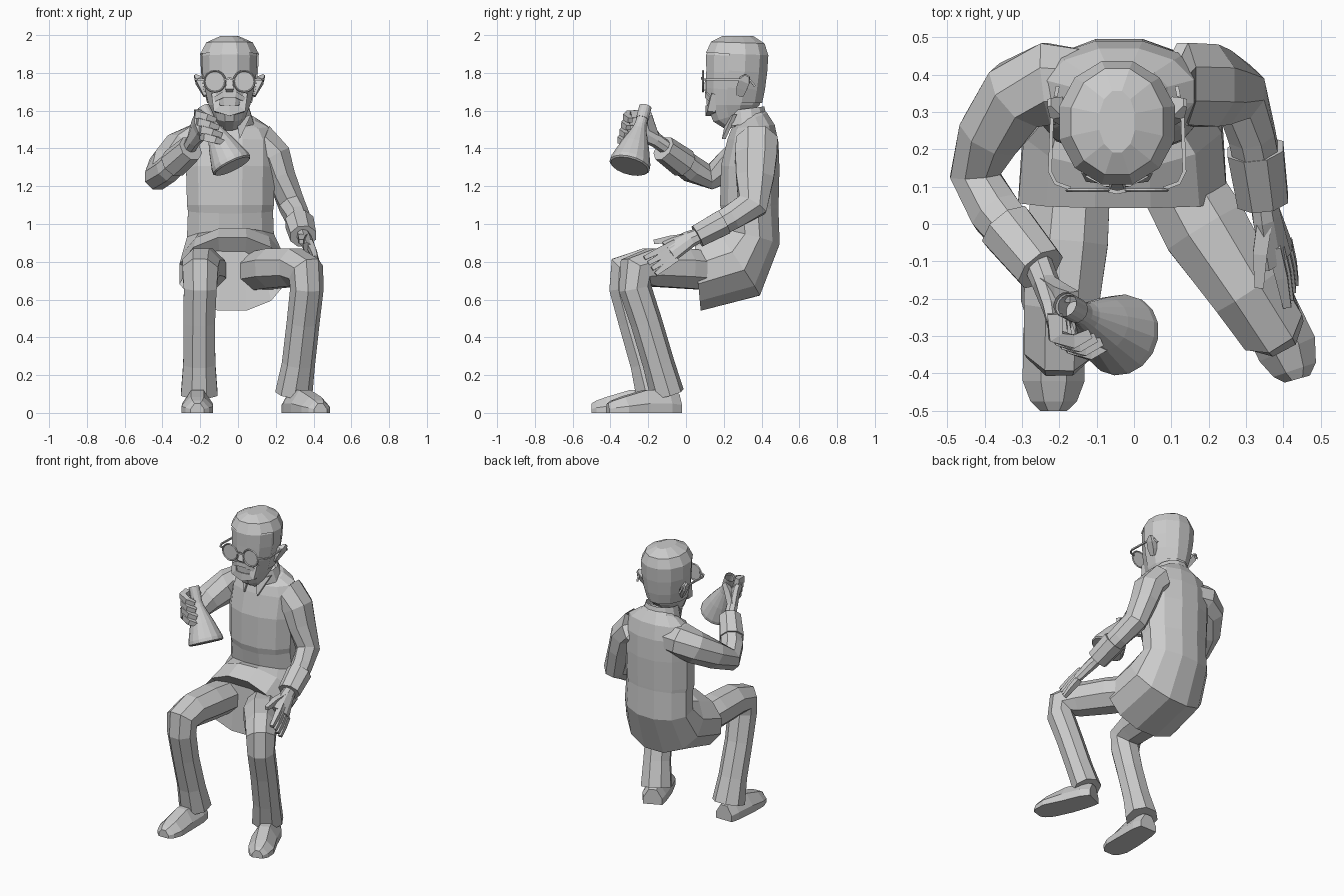
import bpy, bmesh
from math import pi, cos, sin
from mathutils import Vector

CX = -0.045  # centre line of head and glasses


def make(name, bm):
    bmesh.ops.recalc_face_normals(bm, faces=bm.faces)
    me = bpy.data.meshes.new(name)
    bm.to_mesh(me)
    bm.free()
    ob = bpy.data.objects.new(name, me)
    bpy.context.collection.objects.link(ob)
    return ob


def rings(pts, n, side, caps=True, floor=False):
    """Sweep an n-sided section along points (x, y, z, half width[, half depth])."""
    bm = bmesh.new()
    P = [Vector(p[:3]) for p in pts]
    loops = []
    for i, p in enumerate(pts):
        t = (P[min(i + 1, len(P) - 1)] - P[max(i - 1, 0)]).normalized()
        u = Vector(side)
        u = (u - t * u.dot(t)).normalized()
        v = t.cross(u)
        k = 1 / cos(pi / n)
        loop = []
        for j in range(n):
            a = 2 * pi * (j + 0.5) / n
            q = P[i] + u * p[3] * k * cos(a) + v * p[-1] * k * sin(a)
            if floor:
                q.z = max(q.z, 0)
            loop.append(bm.verts.new(q))
        loops.append(loop)
    for A, B in zip(loops, loops[1:]):
        for j in range(n):
            bm.faces.new((A[j], A[(j + 1) % n], B[(j + 1) % n], B[j]))
    if caps:
        bm.faces.new(loops[0])
        bm.faces.new(loops[-1])
    return bm


def tube(name, pts, n=8, side=(1, 0, 0), **kw):
    return make(name, rings(pts, n, side, **kw))


# Coat: hem opening faces forward, then bends up to the neck
tube("coat", [
    (-.03, .16, .79, .20, .13), (-.03, .06, .735, .28, .195), (-.03, .27, .80, .265, .215),
    (-.04, .35, .93, .23, .15), (-.04, .34, 1.07, .225, .15), (-.04, .335, 1.10, .23, .155),
    (-.04, .34, 1.30, .235, .155), (-.04, .355, 1.44, .235, .135),
    (-.04, .355, 1.515, .20, .115), (-.04, .345, 1.555, .13, .09), (-.04, .33, 1.575, .08, .07)], n=12)

# Collar and its two points
tube("collar", [(-.04, .325, 1.53, .125, .11), (-.04, .315, 1.61, .10, .10)], n=12, caps=False)
for s in (-1, 1):
    bm = bmesh.new()
    x = -.04
    base = [(x + s * .11, .25, 1.58), (x + s * .03, .21, 1.55), (x + s * .05, .19, 1.45)]
    vs = [bm.verts.new((a, b + d, c)) for d in (0, .02) for a, b, c in base]
    bmesh.ops.convex_hull(bm, input=vs)
    make("collar_point", bm)

# Head, and hair cut from a slightly larger copy
head = [(CX, .28, 1.53, .065, .07), (CX, .255, 1.575, .085, .115), (CX, .25, 1.63, .11, .14),
        (CX, .255, 1.71, .13, .15), (CX, .262, 1.80, .143, .155), (CX, .265, 1.89, .147, .158),
        (CX, .268, 1.95, .115, .135), (CX, .268, 1.985, .04, .075)]
tube("head", head, n=12)
bm = rings([(x, y + .006, z + .01, a + .008, b + .007) for x, y, z, a, b in head], 12, (1, 0, 0))
bmesh.ops.delete(bm, context='FACES', geom=[
    f for f in bm.faces if (f.calc_center_median().z < 1.88 and f.calc_center_median().y < .25)
    or f.calc_center_median().z < 1.66])
make("hair", bm)

# Nose, moustache and beard
tube("nose", [(CX, .12, 1.78, .012, .01), (CX, .105, 1.715, .022, .018), (CX, .12, 1.70, .015, .01)], n=4)
tube("moustache", [(CX - .075, .135, 1.66, .012), (CX - .03, .115, 1.685, .015),
                   (CX + .03, .115, 1.685, .015), (CX + .075, .135, 1.66, .012)], n=4, side=(0, 0, 1))
tube("beard", [(CX - .08, .15, 1.69, .015), (CX - .065, .135, 1.61, .022), (CX, .13, 1.60, .028),
               (CX + .065, .135, 1.61, .022), (CX + .08, .15, 1.69, .015)], n=4, side=(0, 1, 0))

# Ears and round glasses
for s in (-1, 1):
    tube("ear", [(CX + s * .125, .285, 1.68, .012, .018), (CX + s * .143, .295, 1.72, .016, .028),
                 (CX + s * .163, .31, 1.76, .018, .03), (CX + s * .182, .325, 1.785, .006, .012)], n=4)
    bpy.ops.mesh.primitive_torus_add(location=(CX + s * .078, .09, 1.755), rotation=(pi / 2, 0, 0),
                                     major_radius=.056, minor_radius=.005,
                                     major_segments=16, minor_segments=4)
    bpy.context.object.name = "lens_rim"
    bpy.ops.mesh.primitive_circle_add(vertices=16, radius=.056, fill_type='NGON',
                                      location=(CX + s * .078, .09, 1.755), rotation=(pi / 2, 0, 0))
    bpy.context.object.name = "lens"
    tube("temple", [(CX + s * x, y, z, .005) for x, y, z in
                    ((.125, .095, 1.765), (.165, .11, 1.765), (.18, .14, 1.765),
                     (.175, .28, 1.765), (.165, .34, 1.76), (.16, .365, 1.73))], n=4, side=(0, 0, 1))
tube("bridge", [(CX - .024, .09, 1.765, .005), (CX, .085, 1.772, .005), (CX + .024, .09, 1.765, .005)],
     n=4, side=(0, 0, 1))

# Trouser legs, slightly flared at the hem
tube("right_leg", [(-.16, .20, .745, .10, .10), (-.18, -.05, .765, .11, .105), (-.195, -.22, .77, .10, .10),
                   (-.20, -.32, .745, .094, .10), (-.20, -.325, .66, .087, .082),
                   (-.205, -.28, .48, .083, .077), (-.205, -.215, .26, .085, .08), (-.205, -.17, .10, .097, .095)])
tube("left_leg", [(.07, .20, .745, .10, .10), (.19, -.01, .765, .115, .105), (.30, -.18, .77, .096, .10),
                  (.36, -.265, .745, .09, .097), (.365, -.27, .66, .083, .08),
                  (.345, -.21, .48, .082, .077), (.32, -.145, .26, .083, .077), (.295, -.10, .10, .094, .082)],
     side=(.83, .45, 0))

# Shoes: half-round sections with a flat sole
tube("right_shoe", [(-.21, -.11, 0, .06, .10), (-.21, -.17, 0, .075, .12), (-.215, -.30, 0, .082, .12),
                    (-.215, -.42, 0, .083, .085), (-.215, -.475, 0, .062, .065),
                    (-.215, -.50, 0, .036, .05)], floor=True)
tube("left_shoe", [(.285, -.045, 0, .06, .10), (.31, -.10, 0, .075, .12), (.355, -.22, 0, .08, .12),
                   (.41, -.335, 0, .081, .085), (.43, -.39, 0, .06, .065),
                   (.437, -.415, 0, .035, .05)], side=(.93, .35, 0), floor=True)

# Sleeves and cuffs
tube("right_sleeve", [(-.10, .37, 1.42, .09), (-.23, .375, 1.425, .10, .11), (-.31, .345, 1.385, .097),
                      (-.385, .24, 1.315, .084),
                      (-.425, .13, 1.25, .067), (-.37, .03, 1.29, .068), (-.28, -.08, 1.375, .06)],
     side=(0, 0, 1))
tube("right_cuff", [(-.34, -.01, 1.32, .074), (-.25, -.12, 1.40, .066)], side=(0, 0, 1))
tube("left_sleeve", [(.04, .37, 1.42, .08, .10), (.13, .375, 1.425, .10, .11), (.195, .37, 1.36, .085, .11),
                     (.23, .365, 1.25, .074, .1),
                     (.285, .35, 1.10, .067, .082), (.315, .24, 1.035, .062, .067), (.34, .12, .965, .06, .06)])
tube("left_cuff", [(.325, .20, 1.01, .075, .068), (.345, .06, .935, .068, .06)])

# Left hand draped over the thigh
tube("left_palm", [(.345, .08, .945, .032, .037), (.355, .02, .92, .034, .045), (.385, -.09, .855, .026, .064)],
     side=(.8, 0, .6))
for i in range(4):
    k = i / 3
    tube("left_finger", [(.375 + .03 * k, -.06 + .01 * k, .90 - .08 * k, .018),
                         (.395 + .025 * k, -.14 + .03 * k, .86 - .085 * k, .016),
                         (.41 + .02 * k, -.22 + .06 * k, .82 - .085 * k, .011)], n=4)
tube("left_thumb", [(.35, .01, .93, .02), (.337, -.08, .92, .019), (.335, -.17, .905, .012)], n=4)

# Conical flask, lathed along its tilted axis, with a sunken mouth
base, axis = Vector((-.03, -.30, 1.305)), Vector((-.155, .085, .315))
prof = [(0, .10), (.02, .108), (.08, .106), (.35, .075), (.62, .038), (.70, .031), (.95, .029),
        (.96, .033), (1, .033)]
bm = rings([(*(base + axis * t), r) for t, r in prof], 16, (1, 0, 0))
top = max(bm.faces, key=lambda f: f.calc_center_median().z if len(f.verts) > 4 else 0)
bmesh.ops.inset_region(bm, faces=[top], thickness=.01, use_even_offset=True)
bmesh.ops.translate(bm, verts=top.verts, vec=-axis * .2)
make("flask", bm)

# Right hand gripping the flask neck
tube("right_palm", [(-.26, -.10, 1.40, .033, .037), (-.235, -.16, 1.445, .038, .034),
                    (-.205, -.235, 1.505, .064, .03), (-.20, -.285, 1.52, .066, .022)], side=(-.3, 0, .95))
for i in range(4):
    k = i / 3
    dx, dz = -.045 * k, .12 * k
    dy = .03 * k
    tube("right_finger", [(-.185 + dx * .6, -.27 + dy, 1.465 + dz, .02), (-.165 + dx, -.33 + dy, 1.46 + dz, .02),
                          (-.12 + dx, -.345 + dy, 1.445 + dz, .018), (-.075 + dx, -.325 + dy, 1.43 + dz, .013)],
         n=4, side=(0, 0, 1))
tube("right_thumb", [(-.235, -.16, 1.46, .02), (-.195, -.185, 1.53, .02), (-.16, -.195, 1.58, .014)], n=4)
